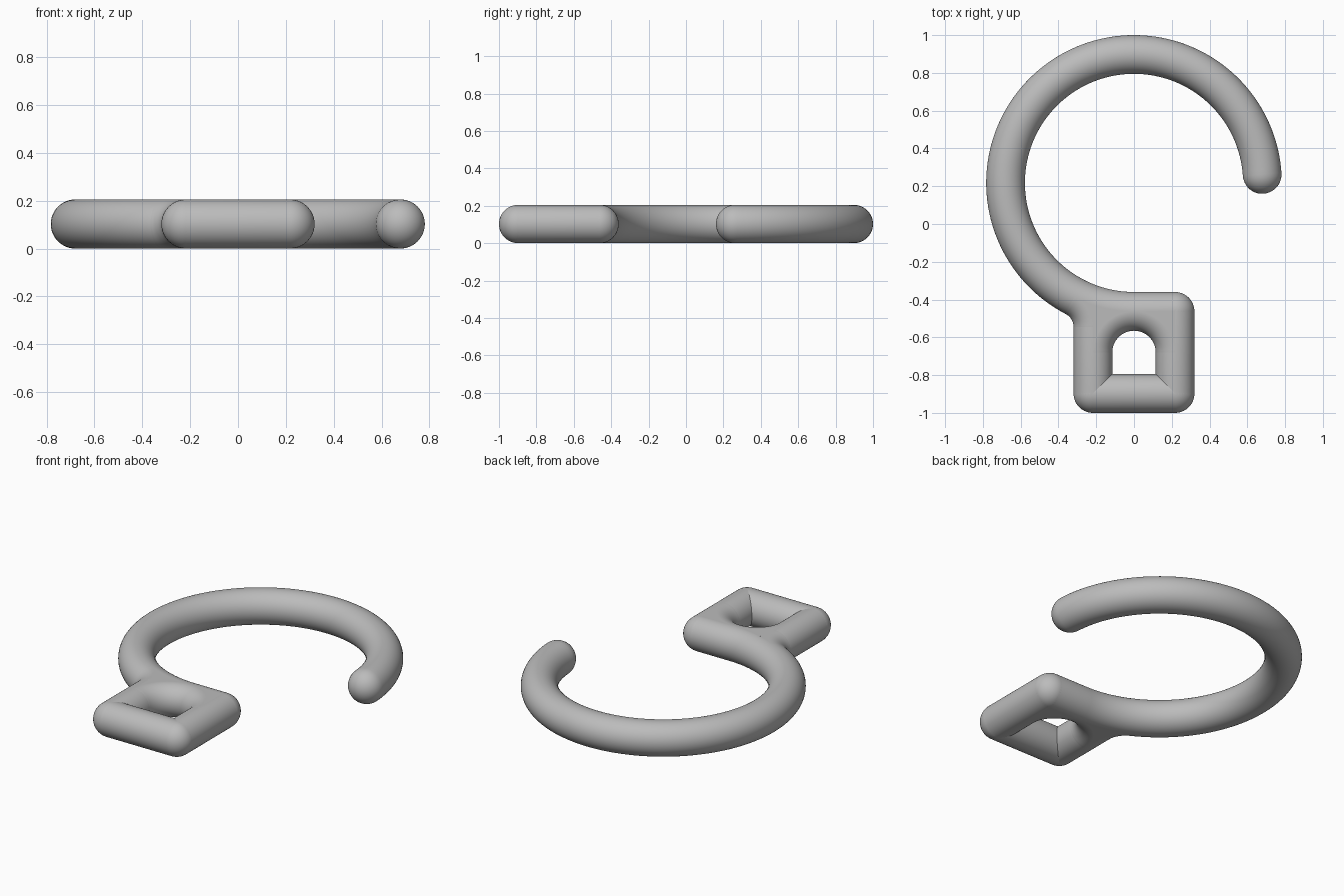
import bpy, bmesh
from math import sin, cos, pi, radians, acos
from mathutils import Vector

if "Cube" in bpy.data.objects:
    bpy.data.objects.remove(bpy.data.objects["Cube"])

R = 0.1025                     # rod radius
RING_R, RING_Y = 0.68, 0.2175  # hook centreline
SIDE = 0.2175                  # half width of the eye centreline
TOP, BOTTOM = RING_Y - RING_R, -0.8975
SEG = 48

grey = bpy.data.materials.new("satin_grey")
grey.use_nodes = True
grey.diffuse_color = (0.5, 0.5, 0.5, 1)
grey.node_tree.nodes["Principled BSDF"].inputs["Base Color"].default_value = (0.5, 0.5, 0.5, 1)


def finish(name, bm):
    bmesh.ops.recalc_face_normals(bm, faces=bm.faces)
    mesh = bpy.data.meshes.new(name)
    bm.to_mesh(mesh)
    bm.free()
    mesh.materials.append(grey)
    obj = bpy.data.objects.new(name, mesh)
    bpy.context.collection.objects.link(obj)
    return obj


def arc(cx, cy, radius, start, end, n):
    angles = [start + (end - start) * i / n for i in range(n + 1)]
    return [Vector((cx + radius * cos(a), cy + radius * sin(a), R)) for a in angles]


def rod(name, path):
    """Round rod along a flat path, with hemispherical ends."""
    bm = bmesh.new()
    dirs = [(path[min(i + 1, len(path) - 1)] - path[max(i - 1, 0)]).normalized()
            for i in range(len(path))]
    caps = [pi / 2 * k / 10 for k in range(1, 10)]
    stations = [(path[0] - dirs[0] * R * sin(a), dirs[0], R * cos(a)) for a in reversed(caps)]
    stations += [(p, d, R) for p, d in zip(path, dirs)]
    stations += [(path[-1] + dirs[-1] * R * sin(a), dirs[-1], R * cos(a)) for a in caps]
    rings = []
    for p, d, r in stations:
        across = Vector((d.y, -d.x, 0))
        rings.append([bm.verts.new(p + across * r * cos(t) + Vector((0, 0, r * sin(t))))
                      for t in (2 * pi * j / SEG for j in range(SEG))])
    for a, b in zip(rings, rings[1:]):
        for j in range(SEG):
            k = (j + 1) % SEG
            bm.faces.new((a[j], a[k], b[k], b[j]))
    for ring, tip in ((rings[0], path[0] - dirs[0] * R), (rings[-1], path[-1] + dirs[-1] * R)):
        v = bm.verts.new(tip)
        for j in range(SEG):
            bm.faces.new((ring[j], ring[(j + 1) % SEG], v))
    for f in bm.faces:
        f.smooth = True
    return finish(name, bm)


def web(name, outline):
    """Flat web filling the gap between rods, as thick as the rods."""
    bm = bmesh.new()
    base = bm.faces.new([bm.verts.new((p.x, p.y, 0)) for p in outline])
    top = bmesh.ops.extrude_face_region(bm, geom=[base])["geom"]
    bmesh.ops.translate(bm, vec=(0, 0, 2 * R),
                        verts=[g for g in top if isinstance(g, bmesh.types.BMVert)])
    return finish(name, bm)


def pt(x, y):
    return Vector((x, y, R))


# Open hook running into the top bar of the eye
rod("hook", arc(0, RING_Y, RING_R, radians(3.8), 1.5 * pi, 120) + [pt(SIDE, TOP)])

# Square eye with an arched opening
rod("eye_left_bar", [pt(SIDE, TOP), pt(SIDE, BOTTOM)])
rod("eye_right_bar", [pt(-SIDE, TOP), pt(-SIDE, BOTTOM)])
rod("eye_bottom_bar", [pt(-SIDE, BOTTOM), pt(SIDE, BOTTOM)])
arch_y = TOP - SIDE
rod("eye_arch", arc(0, arch_y, SIDE, 0, pi, 40))

# Fillet blending the hook into the side of the eye
bend = 0.18
reach = RING_R + bend
fx = -SIDE - bend
tilt = acos(-fx / reach)
fy = RING_Y - reach * sin(tilt)
fillet = arc(fx, fy, bend, 0, tilt, 16)
rod("hook_fillet", fillet)

# Webs filling the upper corners
web("left_corner_web", arc(0, arch_y, SIDE, 0, pi / 2, 24) + [pt(SIDE, TOP)])
web("right_corner_web", arc(0, arch_y, SIDE, pi / 2, pi, 24) + fillet
    + arc(0, RING_Y, RING_R, pi + tilt, 1.5 * pi, 16)[1:-1])
